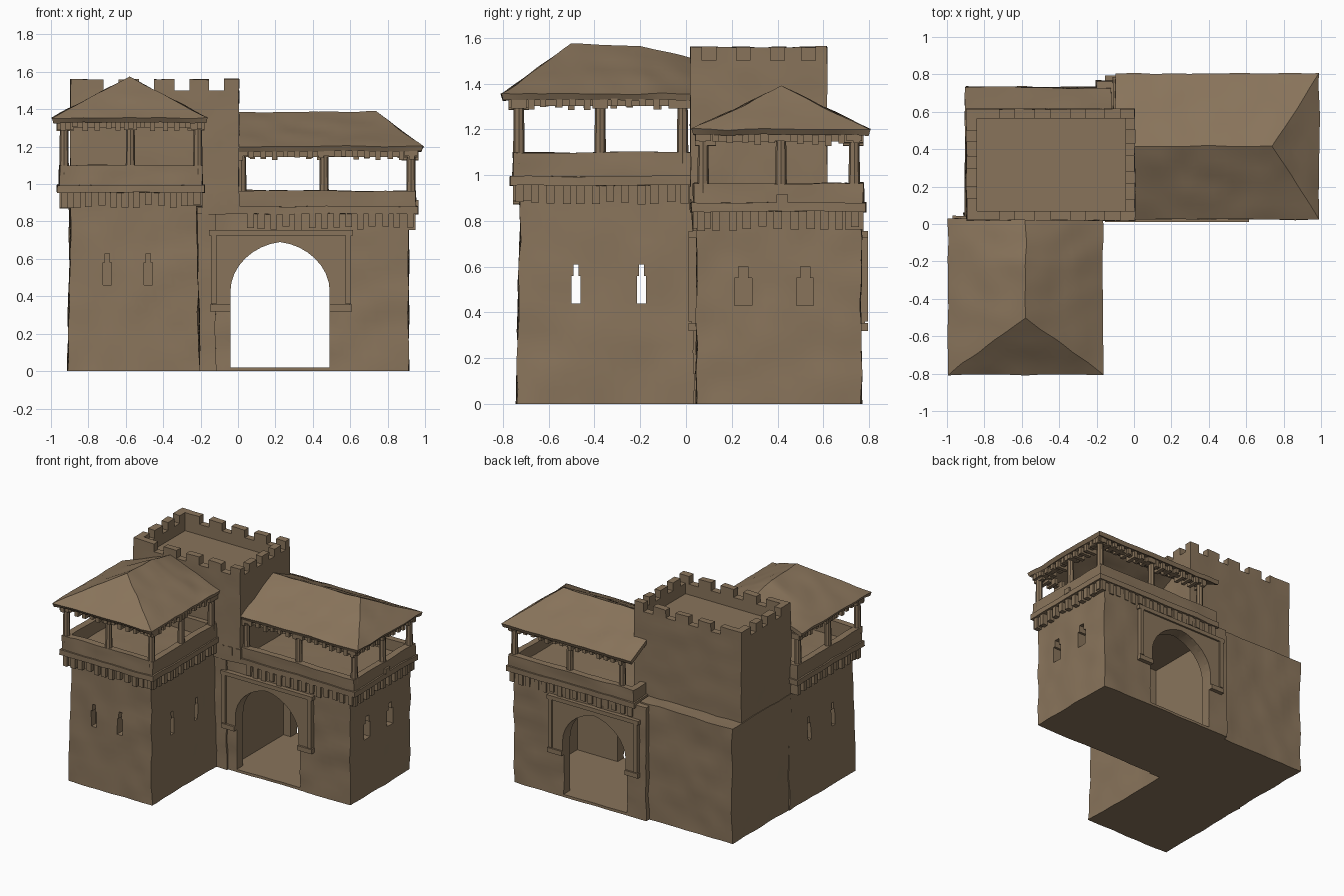
import bpy, bmesh, math, random
from mathutils import Vector, noise

random.seed(4)
old = bpy.data.objects.get("Cube")
if old:
    bpy.data.objects.remove(old, do_unlink=True)

stone = bpy.data.materials.new("weathered stone")
stone.use_nodes = True
COLOUR = (0.25, 0.175, 0.105, 1)
stone.diffuse_color = COLOUR
stone.node_tree.nodes["Principled BSDF"].inputs["Base Color"].default_value = COLOUR


def finish(name, bm):
    bmesh.ops.recalc_face_normals(bm, faces=bm.faces)
    mesh = bpy.data.meshes.new(name)
    bm.to_mesh(mesh)
    bm.free()
    mesh.materials.append(stone)
    ob = bpy.data.objects.new(name, mesh)
    bpy.context.collection.objects.link(ob)
    return ob


def activate(ob):
    bpy.ops.object.select_all(action='DESELECT')
    ob.select_set(True)
    bpy.context.view_layer.objects.active = ob


def smooth(ob):
    activate(ob)
    bpy.ops.object.shade_smooth_by_angle(angle=math.radians(35))


def roughen(bm, amount):
    for v in bm.verts:
        d = noise.noise_vector(v.co * 7) * amount
        if v.co.z < 0.001:
            d.z = 0
        v.co += d


def add_box(bm, x, y, z):
    verts = bmesh.ops.create_cube(bm, size=1)["verts"]
    for v in verts:
        v.co = Vector([(a + b) / 2 + c * (b - a) for (a, b), c in zip((x, y, z), v.co)])
    return verts


# Rough masonry block, optionally narrowing towards the top
def masonry(name, x, y, z, rough=0.01, cuts=14, batter=0.0):
    bm = bmesh.new()
    add_box(bm, x, y, z)
    mid = Vector((sum(x) / 2, sum(y) / 2, 0))
    for v in bm.verts:
        if v.co.z > z[0] + 0.01:
            v.co.x -= math.copysign(batter, v.co.x - mid.x)
            v.co.y -= math.copysign(batter, v.co.y - mid.y)
    bmesh.ops.subdivide_edges(bm, edges=bm.edges[:], cuts=cuts, use_grid_fill=True)
    roughen(bm, rough)
    return finish(name, bm)


def boxes(name, specs):
    bm = bmesh.new()
    for spec in specs:
        add_box(bm, *spec)
    return finish(name, bm)


def cut(target, cutter):
    mod = target.modifiers.new("cut", 'BOOLEAN')
    mod.operation = 'DIFFERENCE'
    mod.solver = 'EXACT'
    mod.object = cutter
    activate(target)
    bpy.ops.object.modifier_apply(modifier=mod.name)
    bpy.data.objects.remove(cutter, do_unlink=True)


def arch_cutter():
    bm = bmesh.new()
    pts = [(0.49, 0.02)]
    for i in range(17):
        t = math.pi * i / 16
        c = math.cos(t)
        pts.append((0.225 + 0.265 * c, 0.43 + 0.23 * math.sin(t) + 0.03 * (1 - abs(c))))
    pts.append((-0.04, 0.02))
    face = bm.faces.new([bm.verts.new((px, -0.1, pz)) for px, pz in pts])
    ext = bmesh.ops.extrude_face_region(bm, geom=[face])["geom"]
    bmesh.ops.translate(bm, vec=(0, 1.1, 0), verts=[g for g in ext if isinstance(g, bmesh.types.BMVert)])
    return finish("arch_cutter", bm)


# Narrow bottle-shaped window slit: broad body with a thin neck
def slits(axis, places, span, z, w):
    for narrow, za, zb in ((1.0, z, z + 0.12), (0.55, z + 0.1, z + 0.17)):
        specs = []
        for p in places:
            across = (p - w * narrow / 2, p + w * narrow / 2)
            specs.append((across, span, (za, zb)) if axis == 'x' else (span, across, (za, zb)))
        yield boxes("slit_cutter", specs)


# Front wing walls
wing = masonry("front_wing_walls", (-0.91, -0.205), (-0.74, 0.06), (0, 0.96), batter=0.018)
cut(wing, boxes("room", [((-0.84, -0.29), (-0.67, -0.04), (0.02, 0.89))]))
for c in slits('x', (-0.7, -0.48), (-0.8, -0.6), 0.46, 0.045):
    cut(wing, c)
for c in slits('y', (-0.48, -0.195), (-1, 0), 0.44, 0.04):
    cut(wing, c)

# Gatehouse walls with room, arched passage and side slits
gate = masonry("gatehouse_walls", (-0.2, 0.91), (0.045, 0.765), (0, 0.86), cuts=18)
cut(gate, boxes("room", [((-0.1, 0.83), (0.12, 0.69), (0.02, 0.78))]))
cut(gate, arch_cutter())
for c in slits('y', (0.25, 0.52), (0.7, 1), 0.43, 0.075):
    cut(gate, c)

# Arch surrounds, front and back, with raised edge mouldings
for side, y, y2 in (("front", (0.025, 0.07), (0.01, 0.05)), ("back", (0.74, 0.782), (0.76, 0.795))):
    plate = boxes(side + "_arch_plate", [((-0.14, 0.6), y, (0.33, 0.74))])
    cut(plate, arch_cutter())
    boxes(side + "_arch_moulding", [
        ((-0.155, 0.615), y2, (0.725, 0.755)),
        ((-0.145, -0.115), y2, (0.36, 0.725)),
        ((0.575, 0.605), y2, (0.36, 0.725)),
        ((-0.15, -0.04), y2, (0.32, 0.355)),
        ((0.49, 0.61), y2, (0.32, 0.355))])

# Main tower: wide base, narrower upper shaft with battlements
tower_base = masonry("tower_base", (-0.9, -0.12), (0.03, 0.73), (0, 0.87))
tower = masonry("tower_shaft", (-0.895, 0.005), (0.02, 0.615), (0.84, 1.56), rough=0.006, cuts=16)
cut(tower, boxes("roof_pit", [((-0.84, -0.045), (0.07, 0.565), (1.42, 1.7))]))
gaps = [((g - 0.04, g + 0.04), (-0.1, 0.8), (1.5, 1.7)) for g in (-0.68, -0.49, -0.3, -0.115)]
cut(tower, boxes("battlement_gaps", gaps))
gaps = [((-0.1, 0.1), (g - 0.03, g + 0.03), (1.5, 1.7)) for g in (0.1, 0.25, 0.4, 0.535)]
gaps += [((-1, -0.8), (g - 0.03, g + 0.03), (1.5, 1.7)) for g in (0.17, 0.33, 0.47)]
cut(tower, boxes("battlement_gaps", gaps))


# Balcony: parapet ring with floor, lip, corbels on the listed sides
def balcony(name, x, y, z, floor, sides):
    ring = masonry(name + "_parapet", x, y, z, rough=0.008, cuts=12)
    cut(ring, boxes("well", [((x[0] + 0.05, x[1] - 0.05), (y[0] + 0.05, y[1] - 0.05), (floor, z[1] + 0.1))]))
    e = 0.012
    masonry(name + "_lip", (x[0] - e, x[1] + e), (y[0] - e, y[1] + e), (z[0] - 0.01, z[0] + 0.03), 0.006, 10)
    fringe(name + "_corbels", x, y, z[0] - 0.09, z[0], sides, 0.066, 0.036, 0.08)


# Row of small blocks hanging along the edges of a rectangle
def fringe(name, x, y, z0, z1, sides, pitch, width, depth):
    specs = []
    for s in sides:
        a, b = x if s in "FB" else y
        n = round((b - a) / pitch)
        for i in range(n):
            p = a + (i + 0.5) * (b - a) / n + random.uniform(-0.006, 0.006)
            across = (p - width / 2, p + width / 2)
            zz = (z0 + random.uniform(-0.006, 0.015), z1)
            if s in "FB":
                yy = (y[0], y[0] + depth) if s == "F" else (y[1] - depth, y[1])
                specs.append((across, yy, zz))
            else:
                xx = (x[0], x[0] + depth) if s == "L" else (x[1] - depth, x[1])
                specs.append((xx, across, zz))
    boxes(name, specs)


balcony("front_balcony", (-0.955, -0.19), (-0.755, 0.03), (0.965, 1.1), 0.99, "FLR")
balcony("gate_balcony", (-0.1, 0.95), (0.035, 0.775), (0.85, 0.965), 0.88, "BR")
fringe("gate_front_corbels", (0.03, 0.95), (0.03, 0.5), 0.76, 0.85, "F", 0.066, 0.036, 0.08)
fringe("tower_corbels", (-0.19, 0.03), (0.015, 0.3), 0.88, 0.95, "F", 0.066, 0.036, 0.06)
boxes("side_drain", [((0.9, 0.966), (0.395, 0.445), (0.875, 0.915))])


# Timber posts with a small pad at each end
def posts(name, spots, z0, z1):
    bm = bmesh.new()
    for px, py in spots:
        ret = bmesh.ops.create_cone(bm, segments=8, radius1=0.026, radius2=0.022, depth=z1 - z0, cap_ends=True)
        bmesh.ops.translate(bm, verts=ret["verts"], vec=(px, py, (z0 + z1) / 2))
        add_box(bm, (px - 0.034, px + 0.034), (py - 0.034, py + 0.034), (z1 - 0.04, z1))
    smooth(finish(name, bm))


posts("front_posts", [(px, py) for px in (-0.93, -0.575, -0.215) for py in (-0.73, -0.375, -0.015)
                      if px != -0.575 or py < -0.7], 1.05, 1.33)
posts("gate_posts", [(px, py) for px in (0.02, 0.46, 0.925) for py in (0.075, 0.735)] + [(0.925, 0.415)], 0.92, 1.19)


# Wall plates and rafter tails below the eaves
def eaves(name, x, y, z, sides):
    t = 0.035
    rails = {"F": (x, (y[0], y[0] + t)), "B": (x, (y[1] - t, y[1])),
             "L": ((x[0], x[0] + t), y), "R": ((x[1] - t, x[1]), y)}
    boxes(name + "_wall_plates", [(*rails[s], (z - 0.022, z + 0.012)) for s in sides])
    o = 0.02
    fringe(name + "_rafter_tails", (x[0] - o, x[1] + o), (y[0] - o, y[1] + o), z - 0.035, z + 0.012,
           sides, 0.062, 0.028, 0.09)


eaves("front_roof", (-0.95, -0.2), (-0.755, 0.01), 1.325, "FLR")
eaves("gate_roof", (0.0, 0.945), (0.06, 0.755), 1.168, "FBR")


# Hipped roof shell: ridge stations run from the tower out to the hipped end
def hip_roof(name, half, eave, ridge, tip, place):
    bm = bmesh.new()
    rows = []
    for i, (t, z) in enumerate(ridge):
        te = tip if i == len(ridge) - 1 else t
        rows.append([bm.verts.new(place(*p)) for p in ((te, -half, eave), (t, 0, z), (te, half, eave))])
    for a, b in zip(rows, rows[1:]):
        for k in (0, 1):
            bm.faces.new((a[k], a[k + 1], b[k + 1], b[k]))
    bm.faces.new(rows[-1])
    bmesh.ops.subdivide_edges(bm, edges=bm.edges[:], cuts=9, use_grid_fill=True)
    bmesh.ops.triangulate(bm, faces=bm.faces[:])
    roughen(bm, 0.008)
    ob = finish(name, bm)
    if sum(p.normal.z for p in ob.data.polygons) < 0:
        ob.data.flip_normals()
    mod = ob.modifiers.new("thickness", 'SOLIDIFY')
    mod.thickness = 0.03
    mod.offset = -1
    activate(ob)
    bpy.ops.object.modifier_apply(modifier=mod.name)
    smooth(ob)


hip_roof("front_roof", 0.415, 1.355, [(0.03, 1.51), (-0.2, 1.565), (-0.5, 1.575)], -0.805,
         lambda t, s, z: (-0.58 + s, t, z))
hip_roof("gate_roof", 0.39, 1.2, [(-0.1, 1.385), (0.3, 1.385), (0.74, 1.387)], 0.99,
         lambda t, s, z: (t, 0.415 + s, z))

for ob in bpy.context.scene.objects:
    if ob.type == 'MESH' and ob.name.endswith(("walls", "base", "shaft", "parapet", "lip")):
        smooth(ob)
